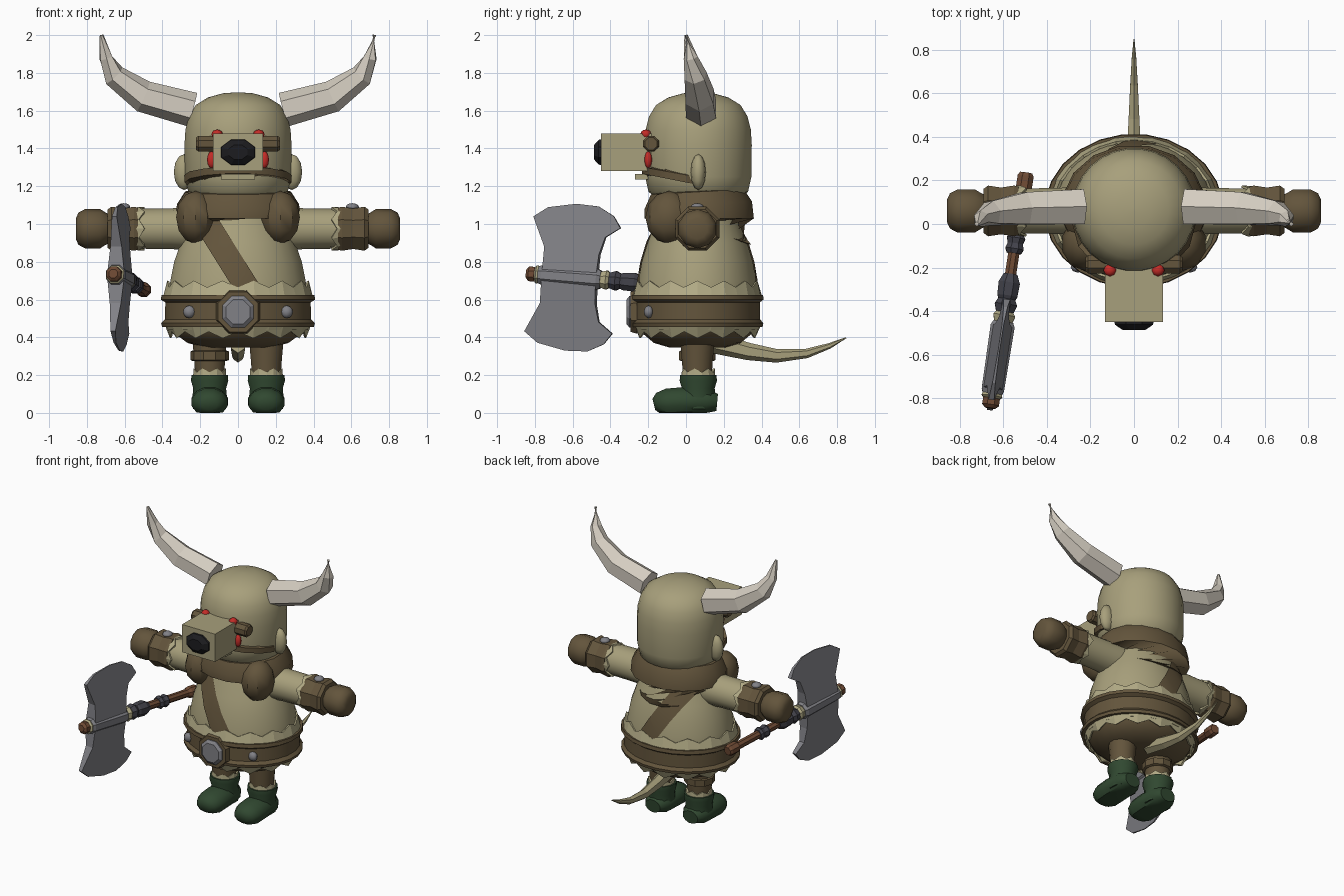
import bpy, bmesh, math
from mathutils import Vector

if "Cube" in bpy.data.objects:
    bpy.data.objects.remove(bpy.data.objects["Cube"])

def material(name, rgb):
    m = bpy.data.materials.new(name)
    m.diffuse_color = (*rgb, 1)
    m.use_nodes = True
    m.node_tree.nodes["Principled BSDF"].inputs["Base Color"].default_value = m.diffuse_color
    return m

SKIN = material("tan_skin", (0.39, 0.35, 0.20))
FUR = material("pale_fur_trim", (0.45, 0.41, 0.24))
BROWN = material("brown_leather", (0.125, 0.09, 0.045))
GREEN = material("dark_green", (0.03, 0.065, 0.03))
HORN = material("ivory_horn", (0.66, 0.61, 0.53))
METAL = material("grey_metal", (0.22, 0.22, 0.24))
WRAP = material("charcoal_wrap", (0.055, 0.055, 0.07))
WOOD = material("red_wood", (0.16, 0.07, 0.035))
RED = material("red_eye", (0.55, 0.025, 0.02))
BLACK = material("black_nose", (0.012, 0.012, 0.014))

def finish(name, bm, mat, smooth=0):
    bmesh.ops.recalc_face_normals(bm, faces=bm.faces[:])
    me = bpy.data.meshes.new(name)
    bm.to_mesh(me)
    bm.free()
    me.materials.append(mat)
    for p in me.polygons:
        p.use_smooth = smooth > 0
    if smooth:
        me.set_sharp_from_angle(angle=math.radians(smooth))
    ob = bpy.data.objects.new(name, me)
    bpy.context.collection.objects.link(ob)
    return ob

def frame(t):
    t = t.normalized()
    ref = Vector((1, 0, 0)) if abs(t.z) > 0.95 else Vector((0, 0, 1))
    side = ref.cross(t).normalized()
    return side, t.cross(side)

def tube_mesh(stations, sides, a=1, b=1):
    """Capped loft through (point, radius) stations; a, b squash the section."""
    bm = bmesh.new()
    pts = [Vector(p) for p, r in stations]
    off = math.pi / sides
    # lathe-like stacks keep one direction, curved paths follow their tangent
    rings = []
    for i, (p, r) in enumerate(stations):
        t = pts[min(i + 1, len(pts) - 1)] - pts[max(i - 1, 0)]
        s, u = frame(t)
        ring = []
        for k in range(sides):
            g = 2 * math.pi * k / sides + off
            v = pts[i] + s * (math.cos(g) * r * a) + u * (math.sin(g) * r * b)
            v.z = max(v.z, 0)
            ring.append(bm.verts.new(v))
        rings.append(ring)
    for r0, r1 in zip(rings, rings[1:]):
        for k in range(sides):
            j = (k + 1) % sides
            bm.faces.new((r0[k], r0[j], r1[j], r1[k]))
    bm.faces.new(rings[0])
    bm.faces.new(rings[-1])
    return bm

def tube(name, stations, mat, sides=10, a=1, b=1, smooth=0):
    return finish(name, tube_mesh(stations, sides, a, b), mat, smooth)

def stack(profile, x=0, y=0.06):
    return [((x, y, z), r) for r, z in profile]

def ball(name, c, size, mat, seg=12, smooth=60):
    bm = bmesh.new()
    bmesh.ops.create_uvsphere(bm, u_segments=seg, v_segments=max(6, seg // 2), radius=1)
    for v in bm.verts:
        v.co = Vector(c) + Vector(v.co[i] * size[i] for i in range(3))
    return finish(name, bm, mat, smooth)

def box(name, lo, hi, mat):
    bm = bmesh.new()
    bmesh.ops.create_cube(bm, size=1)
    for v in bm.verts:
        v.co = Vector(lo[i] + (v.co[i] + 0.5) * (hi[i] - lo[i]) for i in range(3))
    return finish(name, bm, mat)

def fringe(name, start, end, r0, r1, teeth, depth, mat, a=1):
    """Pointed trim ring running from start toward end."""
    p, q = Vector(start), Vector(end)
    d = (q - p).normalized()
    s, u = frame(d)
    bm = bmesh.new()
    rows = []
    for k in range(teeth * 2):
        g = math.pi * k / teeth
        rad = s * (math.cos(g) * a) + u * math.sin(g)
        tip = q + d * (depth if k % 2 else 0)
        rows.append((bm.verts.new(p + rad * r0), bm.verts.new(tip + rad * r1)))
    for k in range(len(rows)):
        m, n = rows[k], rows[(k + 1) % len(rows)]
        bm.faces.new((m[0], n[0], n[1], m[1]))
    ob = finish(name, bm, mat)
    mod = ob.modifiers.new("thickness", "SOLIDIFY")
    mod.thickness = 0.012

# Torso, shoulder strap
body = [(0.36, 0.5), (0.375, 0.6), (0.36, 0.7), (0.34, 0.8), (0.305, 0.9), (0.25, 1.02), (0.2, 1.14)]
tube("torso", stack(body), SKIN, 28, 0.87, 1, 50)
bm = tube_mesh(stack([(r + 0.009, z) for r, z in body]), 28, 0.87, 1)
for c, sign in ((0.62, -1), (0.86, 1)):
    bmesh.ops.bisect_plane(bm, geom=bm.verts[:] + bm.edges[:] + bm.faces[:], plane_co=(0, 0, c),
                           plane_no=(1.6 * sign, 0, sign), clear_outer=True)
finish("shoulder_strap", bm, BROWN, 50)

# Belt, breeches and fur trims
tube("belt", stack([(0.35, 0.455), (0.405, 0.455), (0.41, 0.475), (0.39, 0.495), (0.388, 0.585),
                    (0.412, 0.6), (0.408, 0.625), (0.355, 0.62)]), BROWN, 24, 0.86, 1, 25)
tube("breeches", stack([(0.37, 0.48), (0.34, 0.42), (0.27, 0.37), (0.17, 0.345)]), BROWN, 20, 0.86, 1, 40)
fringe("upper_fur_trim", (0, 0.06, 0.6), (0, 0.06, 0.665), 0.4, 0.375, 14, 0.035, FUR, 0.87)
fringe("lower_fur_trim", (0, 0.06, 0.48), (0, 0.06, 0.44), 0.395, 0.375, 14, -0.0, FUR, 0.87)
fringe("lower_fur_points", (0, 0.06, 0.46), (0, 0.06, 0.43), 0.385, 0.36, 14, 0.035, FUR, 0.87)
tube("buckle_backing", [((0, -0.26, 0.535), 0.125), ((0, -0.293, 0.535), 0.115)], BROWN, 8)
tube("buckle", [((0, -0.28, 0.535), 0.09), ((0, -0.3, 0.535), 0.09), ((0, -0.315, 0.535), 0.07)], METAL, 8)

# Head
tube("head", stack([(0.2, 1.12), (0.265, 1.17), (0.283, 1.25), (0.285, 1.42), (0.28, 1.5), (0.262, 1.57),
                    (0.225, 1.63), (0.16, 1.67), (0.08, 1.692), (0.01, 1.697)], 0, 0.065),
     SKIN, 28, 1, 1, 60)
box("snout", (-0.132, -0.45, 1.28), (0.132, -0.12, 1.48), SKIN)
tube("nose", [((0, -0.44, 1.38), 0.098), ((0, -0.462, 1.38), 0.095), ((0, -0.487, 1.38), 0.055)],
     BLACK, 8, 1, 0.75)
box("lip", (-0.09, -0.27, 1.235), (0.09, -0.15, 1.265), SKIN)
tube("beard", [((0, -0.1, 1.05), 0.05), ((0, -0.07, 1.09), 0.14), ((0, -0.02, 1.16), 0.24),
               ((0, 0.0, 1.22), 0.283), ((0, 0.0, 1.26), 0.283), ((0, 0.01, 1.275), 0.25)],
     BROWN, 14, 0.86, 1, 30)

# Scarf around the neck
tube("scarf", [((0, 0.06, 1.0), 0.23), ((0, 0.065, 0.985), 0.30), ((0, 0.07, 1.03), 0.335),
               ((0, 0.065, 1.1), 0.33), ((0, 0.06, 1.17), 0.285), ((0, 0.06, 1.19), 0.2)],
     BROWN, 16, 0.88, 1, 30)

for s, side in ((1, "left"), (-1, "right")):
    # Facial details
    ball(side + "_lower_eye", (s * 0.14, -0.2, 1.34), (0.024, 0.02, 0.045), RED, 8)
    ball(side + "_upper_eye", (s * 0.11, -0.212, 1.475), (0.03, 0.03, 0.025), RED, 8)
    tube(side + "_brow", [((s * 0.1, -0.185, 1.425), 0.045), ((s * 0.21, -0.185, 1.425), 0.045),
                          ((s * 0.222, -0.185, 1.425), 0.035)], BROWN, 8)
    ball(side + "_ear", (s * 0.285, 0.065, 1.275), (0.055, 0.04, 0.095), SKIN, 12)
    tube(side + "_horn", [((s * 0.24, 0.08, 1.605), 0.092), ((s * 0.5, 0.072, 1.675), 0.085),
                          ((s * 0.655, 0.05, 1.785), 0.062), ((s * 0.7, 0.025, 1.88), 0.038),
                          ((s * 0.722, 0.0, 2.0), 0.01)], HORN, 6)
    ball(side + "_scarf_fold", (s * 0.225, -0.09, 1.035), (0.108, 0.125, 0.14), BROWN, 10, 35)

    # Arm, cuff and fist
    def arm(*st):
        return [((s * x, 0.06, 0.975), r) for x, r in st]
    tube(side + "_arm", arm((0.15, 0.12), (0.35, 0.108), (0.56, 0.105)), SKIN, 14, 1, 1, 40)
    fringe(side + "_sleeve_trim", (s * 0.57, 0.06, 0.975), (s * 0.525, 0.06, 0.975), 0.11, 0.118, 7, 0.03, FUR)
    tube(side + "_cuff", arm((0.53, 0.12), (0.55, 0.126), (0.61, 0.116), (0.67, 0.126), (0.69, 0.11)),
         BROWN, 8)
    ball(side + "_cuff_stud", (s * 0.605, 0.06, 1.09), (0.035, 0.035, 0.02), METAL, 8)
    tube(side + "_fist", arm((0.66, 0.065), (0.70, 0.085), (0.73, 0.104), (0.81, 0.104), (0.845, 0.085),
                             (0.858, 0.055)), BROWN, 10, 1, 1, 40)
    ball(side + "_belt_stud", (s * 0.258, -0.198, 0.535), (0.033, 0.025, 0.033), METAL, 8)

    # Leg and boot
    x = s * 0.15
    tube(side + "_leg", stack([(0.075, 0.15), (0.085, 0.28), (0.1, 0.45)], x), BROWN, 12, 1, 1, 40)
    fringe(side + "_boot_trim", (x, 0.065, 0.185), (x, 0.065, 0.215), 0.09, 0.088, 7, 0.02, FUR)
    tube(side + "_boot_shaft", stack([(0.09, 0.02), (0.095, 0.08), (0.09, 0.13), (0.102, 0.17),
                                      (0.1, 0.2), (0.07, 0.2)], x, 0.065), GREEN, 12, 1, 1, 40)
    tube(side + "_boot_foot", [((x, 0.165, 0.055), 0.06), ((x, 0.11, 0.06), 0.095), ((x, -0.02, 0.06), 0.1),
                               ((x, -0.1, 0.055), 0.098), ((x, -0.15, 0.05), 0.075), ((x, -0.17, 0.045), 0.04)],
         GREEN, 12, 1, 0.78, 45)
tube("knee_band", stack([(0.09, 0.275), (0.102, 0.28), (0.102, 0.325), (0.09, 0.33)], -0.15), BROWN, 10)

# Tail
tube("tail", [((0, 0.15, 0.37), 0.055), ((0, 0.33, 0.325), 0.046), ((0, 0.48, 0.302), 0.036),
              ((0, 0.64, 0.315), 0.025), ((0, 0.76, 0.355), 0.015), ((0, 0.848, 0.398), 0.003)],
     SKIN, 6, 0.8, 1)

# Axe shaft and fittings, placed by forward position along the shaft
BUTT, TIP = Vector((-0.495, 0.235, 0.65)), Vector((-0.66, -0.84, 0.737))
def along(*st):
    return [(BUTT.lerp(TIP, (0.235 - y) / 1.075), r) for y, r in st]
tube("axe_shaft", along((0.235, 0.03), (0.22, 0.04), (0.16, 0.04), (0.14, 0.028), (-0.79, 0.028),
                        (-0.8, 0.042), (-0.83, 0.042), (-0.845, 0.025)), WOOD, 8)
tube("rear_grip_wrap", along((-0.05, 0.035), (-0.065, 0.046), (-0.09, 0.038), (-0.115, 0.046),
                             (-0.135, 0.035)), WRAP, 8)
tube("front_grip_wrap", along((-0.23, 0.034), (-0.27, 0.053), (-0.33, 0.05), (-0.345, 0.042),
                              (-0.37, 0.056), (-0.41, 0.042)), WRAP, 8)
tube("axe_collar", along((-0.40, 0.04), (-0.42, 0.055), (-0.45, 0.045)), FUR, 8)
tube("axe_tip_collar", along((-0.77, 0.045), (-0.79, 0.052), (-0.8, 0.04)), FUR, 8)
tube("axe_socket", along((-0.45, 0.05), (-0.47, 0.06), (-0.76, 0.056), (-0.78, 0.048)), METAL, 8)

# Double axe blades, tapering from socket to cutting edge
hub = along((-0.61, 0))[0][0]
fwd = (TIP - BUTT).normalized()
wide, up = frame(fwd)
outline = [(0.15, 0), (0.15, 0.15), (0.224, 0.305), (0.15, 0.36), (0, 0.39), (-0.12, 0.385),
           (-0.205, 0.34), (-0.246, 0.28), (-0.17, 0.225), (-0.145, 0.13), (-0.14, 0)]
for s, side in ((1, "upper"), (-1, "lower")):
    bm = bmesh.new()
    faces = []
    for w in (1, -1):
        faces.append([bm.verts.new(hub + fwd * u + up * (v * s) + wide * (w * (0.047 - 0.112 * v)))
                      for u, v in outline])
        bm.faces.new(faces[-1])
    n = len(outline)
    for k in range(n):
        j = (k + 1) % n
        bm.faces.new((faces[0][k], faces[0][j], faces[1][j], faces[1][k]))
    finish(side + "_axe_blade", bm, METAL)
